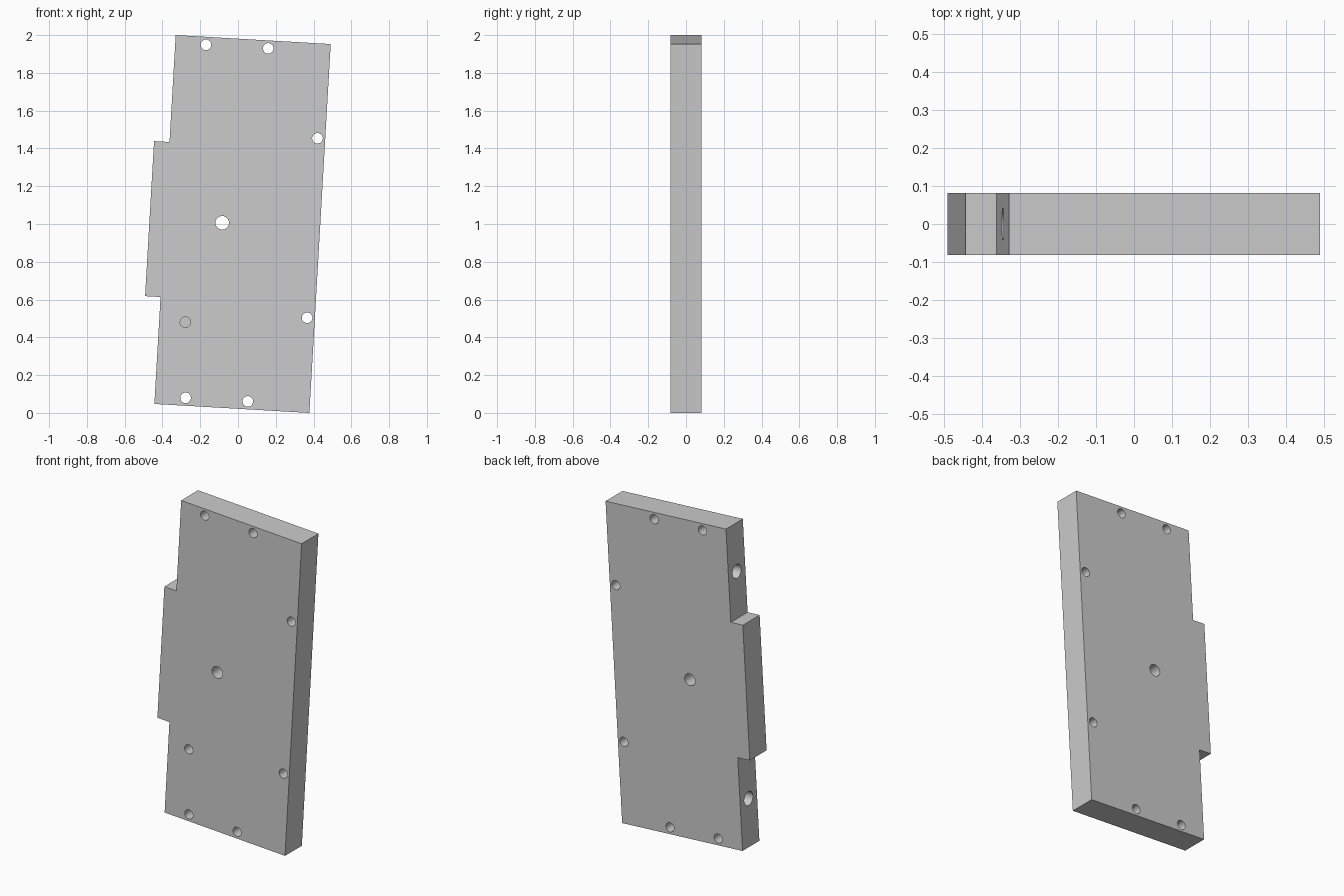
import bpy
import bmesh
import math

if "Cube" in bpy.data.objects:
    bpy.data.objects.remove(bpy.data.objects["Cube"])

HW, HH, HT = 0.411, 0.978, 0.082      # half width, height, thickness of the plate
TAB_X, TAB_H = -0.493, 0.411          # side tab reach and half height
CENTRE = (0.024, 0, 1.0)
TILT = math.radians(3.31)

# Plate outline, extruded through its thickness
outline = [(-HW, -HH), (HW, -HH), (HW, HH), (-HW, HH),
           (-HW, TAB_H), (TAB_X, TAB_H), (TAB_X, -TAB_H), (-HW, -TAB_H)]
bm = bmesh.new()
face = bm.faces.new([bm.verts.new((x, -HT, z)) for x, z in outline])
ext = bmesh.ops.extrude_face_region(bm, geom=[face])
bmesh.ops.translate(bm, vec=(0, 2 * HT, 0),
                    verts=[v for v in ext["geom"] if isinstance(v, bmesh.types.BMVert)])
bmesh.ops.recalc_face_normals(bm, faces=bm.faces)
mesh = bpy.data.meshes.new("mounting_plate")
bm.to_mesh(mesh)
bm.free()
plate = bpy.data.objects.new("mounting_plate", mesh)
bpy.context.collection.objects.link(plate)


def drill(name, loc, radius, length, axis):
    """Subtract a cylinder centred at loc along axis 'X' or 'Y'."""
    rot = (0, math.pi / 2, 0) if axis == 'X' else (math.pi / 2, 0, 0)
    bpy.ops.mesh.primitive_cylinder_add(vertices=40, radius=radius, depth=length,
                                        location=loc, rotation=rot)
    cutter = bpy.context.object
    cutter.name = name
    cutter.hide_render = True
    mod = plate.modifiers.new(name, 'BOOLEAN')
    mod.operation = 'DIFFERENCE'
    mod.solver = 'EXACT'
    mod.object = cutter
    bpy.context.view_layer.objects.active = plate
    bpy.ops.object.modifier_apply(modifier=name)
    bpy.data.objects.remove(cutter)


for s in (-1, 1):
    # Through holes near the top, bottom and right edges
    for x, z in ((-0.248, 0.936), (0.082, 0.936), (0.37, 0.476)):
        drill("edge_hole", (x, 0, s * z), 0.028, 0.4, 'Y')
    # Blind holes in the left edge, above and below the tab
    drill("side_hole", (-HW, 0, s * 0.69), 0.042, 0.5, 'X')

# Central through hole and blind hole in the front
drill("centre_hole", (-0.108, 0, 0), 0.036, 0.4, 'Y')
drill("blind_hole", (-0.272, -HT, -0.536), 0.028, 0.16, 'Y')

# Tilt the plate and stand it on its lower corner
plate.location = CENTRE
plate.rotation_euler = (0, TILT, 0)
bpy.ops.object.select_all(action='DESELECT')
plate.select_set(True)
bpy.context.view_layer.objects.active = plate
bpy.ops.object.shade_smooth_by_angle(angle=math.radians(30))
